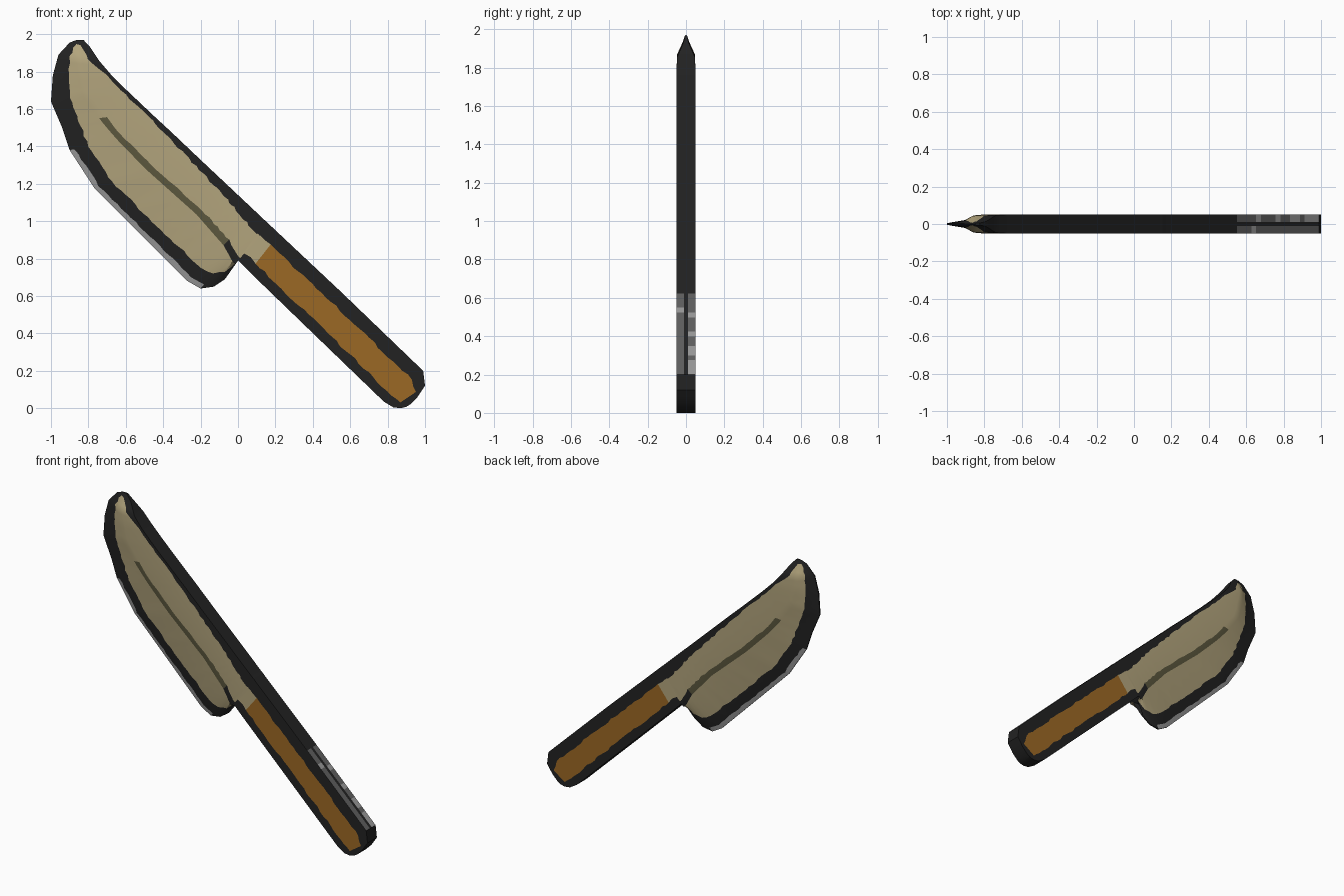
import bpy, bmesh, random
from mathutils import Vector

random.seed(4)
if "Cube" in bpy.data.objects:
    bpy.data.objects.remove(bpy.data.objects["Cube"])

COLOURS = {
    "charcoal": (0.016, 0.016, 0.016),
    "cream": (0.45, 0.375, 0.205),
    "olive": (0.11, 0.10, 0.05),
    "orange_brown": (0.33, 0.14, 0.018),
    "mid_grey": (0.115, 0.115, 0.115),
    "light_grey": (0.32, 0.32, 0.32),
}
NAMES = list(COLOURS)


def make_material(name, rgb):
    mat = bpy.data.materials.new(name)
    mat.use_nodes = True
    colour = (*rgb, 1)
    mat.diffuse_color = colour
    bsdf = next(n for n in mat.node_tree.nodes if n.type == "BSDF_PRINCIPLED")
    bsdf.inputs["Base Color"].default_value = colour
    bsdf.inputs["Roughness"].default_value = 0.8
    return mat


MATERIALS = [make_material(n, c) for n, c in COLOURS.items()]


def sample(keys, step=0.035):
    """Resample key rows evenly; yields (key position, values)."""
    for k in range(len(keys) - 1):
        a, b = keys[k], keys[k + 1]
        gap = max((Vector(a[i:i + 2]) - Vector(b[i:i + 2])).length for i in (0, 2))
        count = max(1, round(gap / step))
        for i in range(count):
            t = i / count
            yield k + t, [p + (q - p) * t for p, q in zip(a, b)]
    yield len(keys) - 1, keys[-1]


def loft(name, keys, columns, paint):
    """Skin rows running from the spine to the lower edge, on both sides."""
    bm = bmesh.new()
    rings, places = [], []
    for k, row in sample(keys):
        spine, edge = Vector(row[:2]), Vector(row[2:4])
        length = (edge - spine).length
        cols = columns(k, length, row[4:])
        ring = [(0, cols[0][1] * 0.2)] + cols
        ring += [(d, -h) for d, h in reversed(ring)]
        verts = []
        for d, h in ring:
            p = spine.lerp(edge, d / length)
            verts.append(bm.verts.new((p.x, h, p.y)))
        rings.append(verts)
        places.append(k)
    total = len(rings[0])
    n = total // 2 - 1
    for r in range(len(rings) - 1):
        k = (places[r] + places[r + 1]) / 2
        for j in range(total):
            i = (j + 1) % total
            face = bm.faces.new((rings[r][j], rings[r][i], rings[r + 1][i], rings[r + 1][j]))
            # Name the strip this face belongs to
            if j == total - 1:
                strip = "spine_centre"
            elif j in (0, 2 * n):
                strip = "spine_left" if j else "spine_right"
            elif j == n:
                strip = n - 2
            else:
                strip = j - 1 if j < n else 2 * n - 1 - j
            face.material_index = NAMES.index(paint(k, strip))
    bm.faces.new(rings[0])
    bm.faces.new(rings[-1])
    bmesh.ops.remove_doubles(bm, verts=bm.verts, dist=0.0001)
    bmesh.ops.recalc_face_normals(bm, faces=bm.faces)
    mesh = bpy.data.meshes.new(name)
    bm.to_mesh(mesh)
    bm.free()
    obj = bpy.data.objects.new(name, mesh)
    bpy.context.collection.objects.link(obj)
    for mat in MATERIALS:
        mesh.materials.append(mat)
    bpy.ops.object.select_all(action="DESELECT")
    obj.select_set(True)
    bpy.context.view_layer.objects.active = obj
    bpy.ops.object.shade_smooth_by_angle(angle=0.6)
    return obj


def wobble(size=0.006):
    return random.uniform(-size, size)


# Blade rows: spine x z, edge x z, groove fraction, half thickness, spine border
BLADE = [
    (-.825, 1.968, -.86, 1.97, .5, .005, .01),
    (-.79, 1.93, -.9, 1.955, .5, .014, .05),
    (-.74, 1.855, -.96, 1.89, .5, .046, .06),
    (-.68, 1.785, -.99, 1.78, .5, .05, .025),
    (-.6, 1.705, -1, 1.64, .52, .05, .025),
    (-.45, 1.563, -.94, 1.5, .52, .05, .03),
    (-.36, 1.48, -.9, 1.38, .48, .05, .035),
    (-.22, 1.347, -.77, 1.18, .44, .05, .045),
    (0, 1.14, -.5, .91, .41, .05, .06),
    (.1, 1.046, -.27, .68, .44, .05, .075),
    (.12, 1.027, -.2, .64, .49, .05, .08),
    (.14, 1.008, -.13, .65, .58, .05, .08),
    (.15, 1, -.07, .69, .68, .05, .08),
    (.16, .99, -.07, .75, .74, .05, .08),
    (.17, .98, 0, .79, 1, .05, .08),
]
LAST = len(BLADE) - 1


def blade_columns(k, length, values):
    groove, h, border = values
    half = 0.02 * min(1, length / 0.3)
    low = min(groove * length + half, length)
    rim = max(low, length - min(0.1, 0.28 * length) + wobble())
    lip = max(rim, length - min(0.028, 0.1 * length) + wobble(0.004))
    full = k == LAST
    heights = (h, h, h, h * 0.92, h * 0.42, h * 0.2, h * 0.08)
    top = max(0.005, border + wobble(0.005))
    cols = (0, top, groove * length - half + wobble(0.004), low, rim, lip, length)
    return [(d, h if full else y) for d, y in zip(cols, heights)]


def blade_paint(k, strip):
    if k < 1 or strip in (0, 4) or isinstance(strip, str):
        return "charcoal"
    if strip == 5:
        return "light_grey" if 6 < k < 9.9 else "charcoal"
    if strip == 2:
        if k > 9:
            return "charcoal"
        if k > 4.9:
            return "olive"
    return "cream"


# Handle rows: spine x z, lower edge x z
HANDLE = [
    (.17, .98, 0, .79),
    (.22, .933, .06, .73),
    (.55, .623, .36, .44),
    (.99, .2, .78, .035),
    (1, .12, .83, .005),
    (.96, .06, .87, 0),
    (.92, .02, .9, .008),
]


def handle_columns(k, length, values):
    h = 0.05
    top = min(0.075, 0.3 * length) + wobble()
    low = length - min(0.055, 0.25 * length) + wobble()
    return [(0, h), (top, h), (low, h), (length, h)]


def handle_paint(k, strip):
    # Worn paint on the rear of the spine
    if strip in ("spine_left", "spine_right") and 2 < k < 3:
        chance = 0.35 if strip == "spine_right" else 0.12
        return "light_grey" if random.random() < chance else "mid_grey"
    if strip == 1 and k < 4:
        return "cream" if k < 1 else "orange_brown"
    return "charcoal"


loft("blade", BLADE, blade_columns, blade_paint)
loft("handle", HANDLE, handle_columns, handle_paint)
